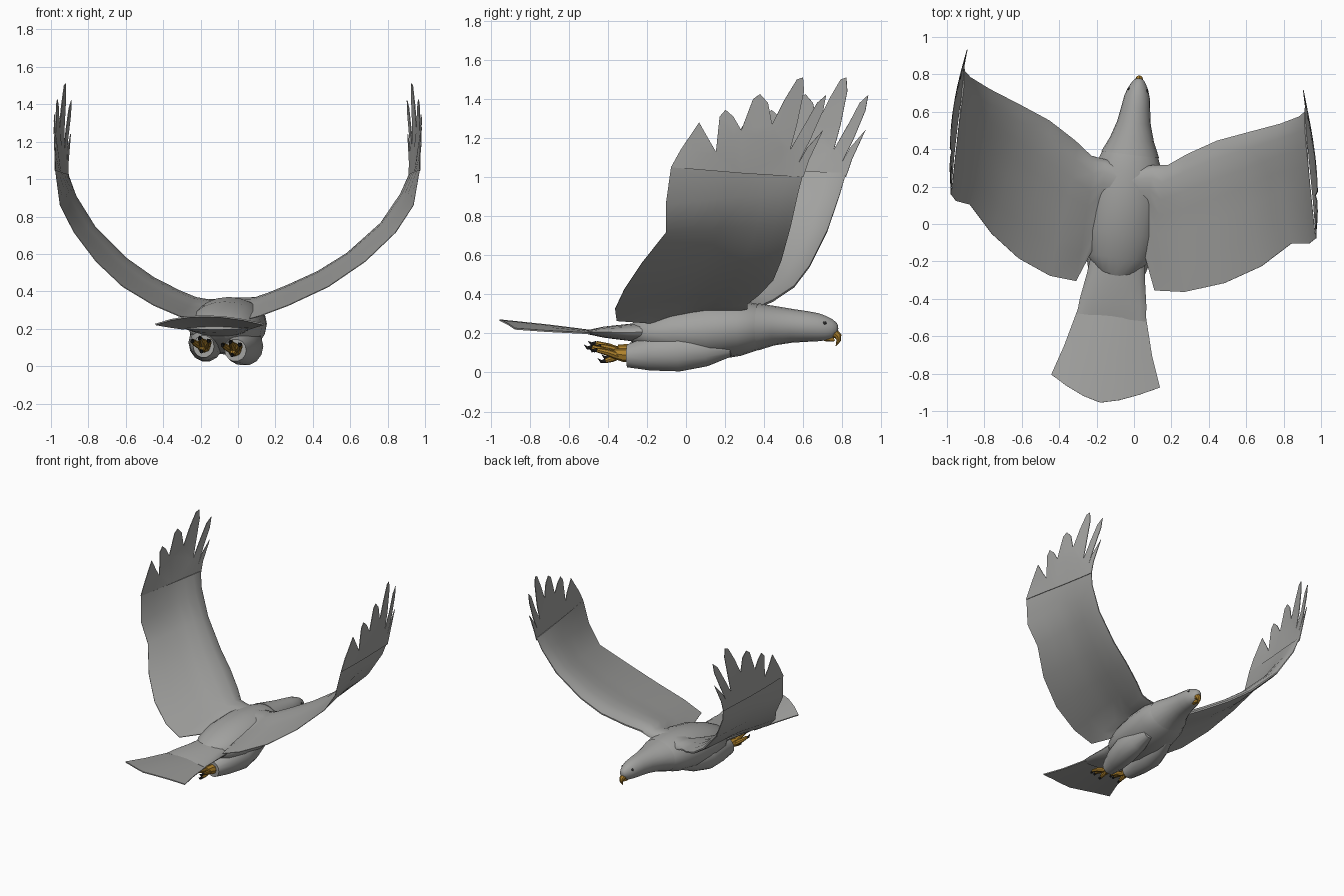
import bpy, bmesh, math
from mathutils import Vector

if "Cube" in bpy.data.objects:
    bpy.data.objects.remove(bpy.data.objects["Cube"], do_unlink=True)


def material(name, rgb):
    m = bpy.data.materials.new(name)
    m.use_nodes = True
    m.diffuse_color = (*rgb, 1)
    m.node_tree.nodes["Principled BSDF"].inputs["Base Color"].default_value = (*rgb, 1)
    return m


GREY = material("plumage grey", (0.36, 0.36, 0.35))
GOLD = material("beak and foot gold", (0.42, 0.22, 0.025))
BLACK = material("claw black", (0.02, 0.02, 0.02))


def bank(p):
    """Turn the straight bird slightly to one side, least at the wing tips."""
    u, v, z = p
    fade = max(0, 1 - u * u)
    return Vector((u + (0.12 * v - 0.065) * fade, v - 0.12 * u, z))


def finish(name, bm, mat, thickness=0):
    for vert in bm.verts:
        vert.co = bank(vert.co)
    bmesh.ops.recalc_face_normals(bm, faces=bm.faces)
    mesh = bpy.data.meshes.new(name)
    bm.to_mesh(mesh)
    bm.free()
    mesh.materials.append(mat)
    ob = bpy.data.objects.new(name, mesh)
    bpy.context.collection.objects.link(ob)
    bpy.ops.object.select_all(action="DESELECT")
    ob.select_set(True)
    bpy.context.view_layer.objects.active = ob
    if thickness:
        mod = ob.modifiers.new("thickness", "SOLIDIFY")
        mod.thickness = thickness
        mod.offset = 0
        bpy.ops.object.modifier_apply(modifier=mod.name)
    bpy.ops.object.shade_smooth_by_angle(angle=math.radians(40))


def loft(name, rings, mat, closed=True, thickness=0):
    bm = bmesh.new()
    rows = [[bm.verts.new(p) for p in ring] for ring in rings]
    n = len(rows[0])
    for a, b in zip(rows, rows[1:]):
        for i in range(n if closed else n - 1):
            j = (i + 1) % n
            bm.faces.new((a[i], a[j], b[j], b[i]))
    if closed:
        bm.faces.new(rows[0])
        bm.faces.new(rows[-1])
    finish(name, bm, mat, thickness)


def oval(v, half, low, high, u=0, n=20):
    mid, h = (low + high) / 2, (high - low) / 2
    turn = [2 * math.pi * i / n for i in range(n)]
    return [(u + half * math.cos(a), v, mid + h * math.sin(a)) for a in turn]


def tube(name, path, radii, mat, n=8):
    rings = []
    pts = [Vector(p) for p in path]
    for i, p in enumerate(pts):
        d = (pts[min(i + 1, len(pts) - 1)] - pts[max(i - 1, 0)]).normalized()
        side = d.cross(Vector((1, 0, 0))).normalized()
        other = d.cross(side)
        turn = [2 * math.pi * k / n for k in range(n)]
        rings.append([p + radii[i] * (math.cos(a) * side + math.sin(a) * other) for a in turn])
    loft(name, rings, mat)


# Body, rump and head: ovals given as position, half width, bottom, top
loft("body", [oval(*r) for r in (
    (0.42, 0.11, 0.14, 0.335), (0.37, 0.15, 0.115, 0.35), (0.28, 0.185, 0.085, 0.368),
    (0.12, 0.2, 0.06, 0.37), (-0.05, 0.195, 0.07, 0.345), (-0.18, 0.165, 0.1, 0.3),
    (-0.26, 0.11, 0.14, 0.262), (-0.29, 0.04, 0.17, 0.24))], GREY)
loft("rump", [oval(*r) for r in (
    (-0.05, 0.13, 0.15, 0.27), (-0.28, 0.155, 0.16, 0.25),
    (-0.42, 0.178, 0.178, 0.235), (-0.5, 0.184, 0.196, 0.217))], GREY)
loft("head", [oval(*r) for r in (
    (0.37, 0.155, 0.113, 0.354), (0.45, 0.118, 0.138, 0.341), (0.54, 0.09, 0.152, 0.326),
    (0.62, 0.077, 0.157, 0.314), (0.68, 0.068, 0.16, 0.303), (0.72, 0.055, 0.165, 0.288),
    (0.75, 0.04, 0.175, 0.272), (0.77, 0.026, 0.195, 0.255), (0.778, 0.012, 0.21, 0.24))], GREY)

# Hooked beak
tube("upper_beak", [(0, 0.735, 0.2), (0, 0.765, 0.2), (0, 0.778, 0.186),
                    (0, 0.782, 0.165), (0, 0.768, 0.136)],
     [0.03, 0.024, 0.019, 0.012, 0.002], GOLD)
tube("lower_beak", [(0, 0.71, 0.18), (0, 0.745, 0.172), (0, 0.76, 0.163)],
     [0.02, 0.015, 0.004], GOLD)

# Tail fan, arched across its width
columns = [i / 3 - 1 for i in range(7)]
loft("tail_fan", [
    [(0.18 * c, -0.47, 0.212 - 0.012 * c * c) for c in columns],
    [(0.235 * c, -0.68 - 0.02 * (1 - abs(c)), 0.241 - 0.03 * c * c) for c in columns],
    [(0.29 * c, -0.84 - 0.115 * (1 - abs(c) ** 1.4), 0.268 - 0.045 * c * c) for c in columns],
], GREY, closed=False, thickness=0.008)

# Wing stations: leading edge, trailing edge, half thickness
STATIONS = [
    ((0, 0.30, 0.325), (0, -0.18, 0.25), 0.028),
    ((0.13, 0.33, 0.33), (0.13, -0.13, 0.25), 0.028),
    ((0.205, 0.34, 0.355), (0.21, -0.33, 0.265), 0.028),
    ((0.30, 0.41, 0.40), (0.36, -0.32, 0.325), 0.027),
    ((0.45, 0.50, 0.475), (0.55, -0.25, 0.425), 0.026),
    ((0.60, 0.56, 0.575), (0.72, -0.14, 0.56), 0.024),
    ((0.78, 0.63, 0.75), (0.86, 0.0, 0.715), 0.02),
    ((0.88, 0.68, 0.92), (0.945, 0.01, 0.86), 0.014),
    ((0.91, 0.71, 1.02), (0.975, 0.04, 1.05), 0.004)]
# Along the chord: position, thickness factor
CHORD = [(0, 0.2), (0.04, 0.7), (0.13, 1), (0.27, 0.85), (0.4, 0.4),
         (0.55, 0.2), (0.78, 0.14), (1, 0.08)]
# Fingered hand outline: forward, height
HAND = [(0.71, 1.0), (0.74, 1.09), (0.81, 1.24), (0.73, 1.15), (0.685, 1.07),
        (0.75, 1.2), (0.81, 1.34), (0.825, 1.42), (0.78, 1.38), (0.72, 1.27),
        (0.645, 1.14), (0.68, 1.27), (0.715, 1.44), (0.71, 1.51), (0.68, 1.5),
        (0.62, 1.4), (0.555, 1.27), (0.535, 1.38), (0.495, 1.425), (0.46, 1.4),
        (0.4, 1.24), (0.36, 1.31), (0.32, 1.345), (0.29, 1.31),
        (0.27, 1.13), (0.185, 1.28), (0.09, 1.14), (0.04, 1.05), (0.4, 1.02)]


def wing_rings(side, droop):
    mids = [(Vector(a) + Vector(b)) / 2 for a, b, _ in STATIONS]
    rings = []
    for i, (lead, trail, thick) in enumerate(STATIONS):
        lead, trail = Vector(lead), Vector(trail)
        lead.z -= droop * math.sin(math.pi * i / (len(STATIONS) - 1))
        chord = trail - lead
        span = mids[min(i + 1, len(mids) - 1)] - mids[max(i - 1, 0)]
        span.y = 0
        up = chord.cross(span).normalized()
        upper, lower = [], []
        for t, f in CHORD:
            mid = lead + chord * t + up * thick * math.sin(math.pi * t ** 0.6)
            upper.append(mid + up * thick * f)
            lower.append(mid - up * thick * f)
        rings.append([(side * p.x, p.y, p.z) for p in upper + lower[::-1]])
    return rings


def wing_tip(name, side):
    bm = bmesh.new()
    bm.faces.new([bm.verts.new((0, v, z)) for v, z in HAND])
    bm.normal_update()
    bmesh.ops.triangulate(bm, faces=bm.faces)
    # Cut ribs so that the fan can bow outwards
    for k in range(1, 7):
        bmesh.ops.bisect_plane(bm, geom=bm.verts[:] + bm.edges[:] + bm.faces[:],
                               plane_co=(0, 0.12 * k, 0), plane_no=(0, 1, 0))
    for vert in bm.verts:
        v, z = vert.co.y, vert.co.z
        bow = math.sin(math.pi * (v - 0.04) / 0.78) * min(1, max(0, (z - 1) / 0.2))
        vert.co.x = side * (0.977 - 0.1 * (v - 0.04) + 0.035 * bow)
    finish(name, bm, GREY, thickness=0.005)


for side, label, lift, droop in ((1, "left", 0, 0), (-1, "right", 0.02, 0.035)):
    loft(label + "_wing", wing_rings(side, droop), GREY)
    wing_tip(label + "_wing_tip", side)

    # Feathered thigh
    loft(label + "_thigh", [oval(v, w, lo + lift, hi + lift, side * u, 14) for v, w, lo, hi, u in (
        (0.24, 0.04, 0.08, 0.17, 0.085), (0.12, 0.075, 0.03, 0.2, 0.095),
        (-0.02, 0.095, 0.003, 0.21, 0.105), (-0.17, 0.08, 0.008, 0.19, 0.095),
        (-0.29, 0.057, 0.025, 0.145, 0.085))], GREY)

    # Foot, toes and claws
    x, z = side * 0.082, 0.085 + lift
    tube(label + "_shank", [(x, -0.25, z), (x, -0.31, z + 0.005), (x, -0.36, z + 0.012)],
         [0.036, 0.036, 0.026], GOLD)
    for k, (du, dz, reach) in enumerate(((-0.045, 0.03, 0.1), (0, 0.045, 0.13),
                                         (0.045, 0.03, 0.1), (0, -0.025, 0.06))):
        base, tip = -0.34, -0.34 - reach
        end = (x + du, tip, z + dz)
        tube(f"{label}_toe_{k + 1}", [(x + du * 0.2, base, z), (x + du * 0.8, base - reach * 0.5, z + dz * 0.6), end],
             [0.02, 0.017, 0.012], GOLD)
        tube(f"{label}_claw_{k + 1}", [end, (x + du, tip - 0.025, z + dz - 0.004),
                                       (x + du * 0.9, tip - 0.042, z + dz + 0.012)],
             [0.011, 0.008, 0.001], BLACK)

    # Eye
    bm = bmesh.new()
    bmesh.ops.create_uvsphere(bm, u_segments=12, v_segments=8, radius=0.01)
    bmesh.ops.translate(bm, verts=bm.verts, vec=(side * 0.046, 0.715, 0.252))
    finish(label + "_eye", bm, BLACK)
